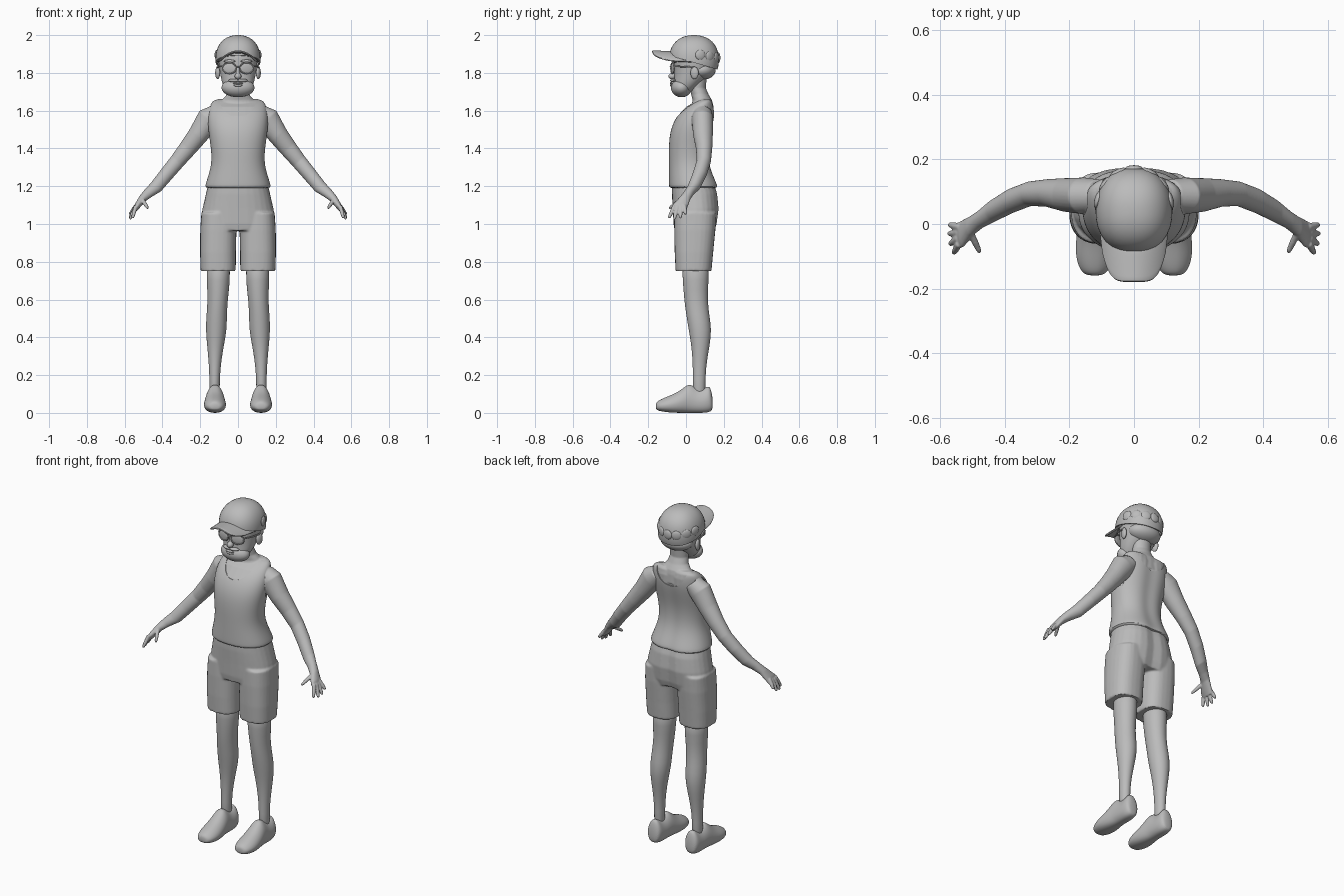
import bpy, bmesh
from math import sin, cos, pi, exp, radians, copysign, sqrt
from mathutils import Vector, Matrix

if "Cube" in bpy.data.objects:
    bpy.data.objects.remove(bpy.data.objects["Cube"])

grey = bpy.data.materials.new("plain grey")
grey.use_nodes = True
grey.diffuse_color = (0.5, 0.5, 0.5, 1)
bsdf = next(n for n in grey.node_tree.nodes if n.type == 'BSDF_PRINCIPLED')
bsdf.inputs["Base Color"].default_value = grey.diffuse_color
bsdf.inputs["Roughness"].default_value = 0.8

X, Y, Z = Vector((1, 0, 0)), Vector((0, 1, 0)), Vector((0, 0, 1))
BOTH = (1, -1)


def loft(bm, rings, u=X, v=Y, side=1, power=2.0, groove=0, taper=0, n=28):
    """Skin a row of closed rings (x, y, z, radius_u, radius_v)."""
    rows = []
    for x, y, z, ru, rv in rings:
        row = []
        for i in range(n):
            c, s = cos(2 * pi * i / n), sin(2 * pi * i / n)
            a = copysign(abs(c) ** (2 / power), c) * ru * (1 - taper * max(0, s))
            b = copysign(abs(s) ** (2 / power), s) * rv
            if s > 0:
                b -= groove * exp(-(a / 0.035) ** 2)
            p = Vector((x, y, z)) + u * a + v * b
            row.append(bm.verts.new((p.x * side, p.y, p.z)))
        rows.append(row)
    for r0, r1 in zip(rows, rows[1:]):
        for i in range(n):
            j = (i + 1) % n
            bm.faces.new((r0[i], r0[j], r1[j], r1[i]))
    bm.faces.new(rows[0])
    bm.faces.new(rows[-1])


def stack(levels, shrink=0):
    """Turn (z, half width, front y, back y) into centred rings."""
    return [(0, (f + b) / 2, z, w - shrink, (b - f) / 2 - shrink) for z, w, f, b in levels]


def ball(bm, loc, size, turn=0.0, side=1, power=2.0):
    new = bmesh.ops.create_uvsphere(bm, u_segments=32, v_segments=20, radius=1)["verts"]
    for vert in new:
        if power != 2:
            vert.co /= sum(abs(c) ** power for c in vert.co) ** (1 / power)
        p = Matrix.Rotation(turn, 3, 'Z') @ Vector([c * s for c, s in zip(vert.co, size)])
        p += Vector(loc)
        vert.co = (p.x * side, p.y, p.z)


def finish(name, bm, subdiv=0, voxel=0, smooth=0, cutters=(), solid=0):
    """Make the object, bake its modifiers and shade it."""
    bmesh.ops.recalc_face_normals(bm, faces=bm.faces)
    mesh = bpy.data.meshes.new(name)
    bm.to_mesh(mesh)
    bm.free()
    obj = bpy.data.objects.new(name, mesh)
    bpy.context.collection.objects.link(obj)
    if solid:
        obj.modifiers.new("thickness", 'SOLIDIFY').thickness = solid
    if subdiv:
        obj.modifiers.new("rounding", 'SUBSURF').levels = subdiv
    if voxel:
        mod = obj.modifiers.new("blend", 'REMESH')
        mod.mode, mod.voxel_size, mod.use_smooth_shade = 'VOXEL', voxel, True
    if smooth:
        mod = obj.modifiers.new("soften", 'SMOOTH')
        mod.factor, mod.iterations = 0.5, smooth
    for cutter in cutters:
        mod = obj.modifiers.new("cut", 'BOOLEAN')
        mod.object, mod.operation, mod.solver = cutter, 'DIFFERENCE', 'EXACT'
    dg = bpy.context.evaluated_depsgraph_get()
    obj.data = bpy.data.meshes.new_from_object(obj.evaluated_get(dg))
    obj.modifiers.clear()
    obj.data.materials.clear()
    obj.data.materials.append(grey)
    for other in bpy.context.selected_objects:
        other.select_set(False)
    obj.select_set(True)
    bpy.context.view_layer.objects.active = obj
    bpy.ops.object.shade_smooth_by_angle(angle=radians(40))
    return obj


def balls(name, specs, sides=(1,), **kw):
    bm = bmesh.new()
    for side in sides:
        for loc, size, turn in specs:
            ball(bm, loc, size, turn, side)
    return finish(name, bm, **kw)


# Tank top with scooped neck and arm holes
chest = [(1.185, .172, -.088, .17), (1.2, .177, -.091, .176), (1.26, .156, -.091, .148),
         (1.33, .138, -.091, .125), (1.42, .146, -.092, .125), (1.5, .159, -.083, .142),
         (1.57, .162, -.052, .157), (1.62, .152, -.005, .157), (1.65, .138, .045, .15),
         (1.662, .11, .075, .138)]
cutters = []
bm = bmesh.new()
loft(bm, [(0, -.3, 1.675, .1, .11), (0, .3, 1.675, .1, .11)], X, Z)
cutters.append(finish("neck_cutter", bm))
for side in BOTH:
    bm = bmesh.new()
    loft(bm, [(.138, .085, 1.54, .06, .092), (.3, .085, 1.54, .06, .092)], Y, Z, side)
    cutters.append(finish("armhole_cutter", bm))
bm = bmesh.new()
loft(bm, stack(chest), power=2.25, groove=.012)
finish("tank_top", bm, subdiv=2, cutters=cutters)
for cutter in cutters:
    bpy.data.objects.remove(cutter)

# Upper body skin: chest, neck, arms and hands blended together
bm = bmesh.new()
loft(bm, stack(chest[4:], .006), power=2.25, groove=.012)
loft(bm, stack([(1.58, .13, .02, .145), (1.63, .115, .03, .143), (1.655, .085, .035, .138),
                (1.685, .06, .028, .12), (1.72, .052, .018, .105), (1.78, .055, .01, .11),
                (1.84, .06, .01, .11)]))
arm = [(.11, .088, 1.59, .05, .05), (.155, .087, 1.555, .066, .057), (.213, .09, 1.47, .054, .052),
       (.267, .096, 1.4, .047, .043), (.322, .094, 1.332, .041, .038), (.38, .072, 1.262, .038, .038),
       (.434, .042, 1.196, .035, .034), (.475, .015, 1.163, .027, .028), (.505, -.007, 1.135, .021, .031),
       (.53, -.03, 1.1, .017, .042), (.547, -.037, 1.072, .011, .039)]
fingers = [((.544, -.066, 1.085), (.558, -.09, 1.033)), ((.548, -.047, 1.08), (.570, -.062, 1.027)),
           ((.548, -.027, 1.08), (.573, -.03, 1.032)), ((.545, -.008, 1.09), (.572, -.002, 1.052)),
           ((.507, -.025, 1.13), (.478, -.086, 1.085))]
across = Vector((.74, 0, .67))
for side in BOTH:
    loft(bm, arm, across, Y, side)
    for start, end in fingers:
        a, b = Vector(start), Vector(end)
        d = (b - a).normalized()
        u = d.cross(Y).normalized()
        rings = [(*a.lerp(b, t), r, r) for t, r in ((-.2, .011), (.5, .0105), (.9, .0085), (1.05, .005))]
        loft(bm, rings, u, d.cross(u), side, n=12)
finish("upper_body_skin", bm, voxel=.004, smooth=4)

# Shorts: hips and two trouser legs blended together
bm = bmesh.new()
loft(bm, stack([(1.21, .158, -.075, .155), (1.16, .17, -.075, .17), (1.08, .188, -.07, .177),
                (1.0, .197, -.066, .166), (.965, .198, -.06, .155)]), power=2.3, groove=.012)
for side in BOTH:
    loft(bm, [(.104, .05, 1.06, .09, .11), (.104, .047, .97, .096, .109), (.106, .042, .85, .095, .102),
              (.105, .04, .75, .093, .095)], side=side, power=2.5)
finish("shorts", bm, voxel=.006, smooth=5)

# Legs
bm = bmesh.new()
for side in BOTH:
    loft(bm, [(.104, .05, .8, .064, .075), (.104, .051, .7, .062, .068), (.107, .052, .6, .053, .062),
              (.113, .062, .52, .054, .061), (.115, .075, .44, .056, .061), (.119, .077, .36, .045, .049),
              (.122, .073, .28, .034, .038), (.124, .069, .18, .026, .032), (.124, .07, .08, .03, .035)],
         side=side)
finish("legs", bm, subdiv=1)

# Shoes, lofted from toe to heel: (y, bottom, top, half width)
shoe = [(-.16, .02, .05, .02), (-.148, .011, .066, .044), (-.1, .003, .086, .06), (-.05, 0, .106, .058),
        (-.01, 0, .135, .053), (.02, 0, .158, .048), (.06, 0, .124, .045), (.1, 0, .13, .045),
        (.127, .005, .15, .041), (.142, .018, .08, .026)]
bm = bmesh.new()
for side in BOTH:
    loft(bm, [(.122, y, (lo + hi) / 2, w, (hi - lo) / 2) for y, lo, hi, w in shoe],
         X, Z, side, power=2.5, taper=.3)
finish("shoes", bm, subdiv=2)

# Head, beard and facial features
bm = bmesh.new()
loft(bm, stack([(1.69, .045, -.06, .02), (1.71, .068, -.066, .045), (1.74, .083, -.066, .075),
                (1.78, .092, -.062, .115), (1.83, .101, -.062, .15), (1.88, .106, -.065, .155),
                (1.93, .09, -.05, .14)]), power=2.2)
finish("head", bm, subdiv=2)
balls("beard", [((0, -.024, 1.722), (.087, .055, .051), 0)])
balls("nose", [((0, -.073, 1.782), (.018, .02, .017), 0), ((0, -.062, 1.805), (.011, .015, .03), 0)],
      voxel=.003, smooth=3)
balls("moustache", [((.024, -.069, 1.76), (.028, .013, .009), .3)], BOTH)
balls("lips", [((0, -.077, 1.745), (.026, .009, .006), 0), ((0, -.076, 1.734), (.023, .009, .007), 0)])
balls("ears", [((.108, .045, 1.8), (.012, .022, .033), -.25)], BOTH)
balls("eyebrows", [((.045, -.06, 1.862), (.032, .01, .008), .25)], BOTH)
balls("hair", [((0, .085, 1.815), (.097, .072, .052), 0)])

# Sunglasses
balls("lenses", [((.046, -.07, 1.825), (.036, .006, .028), .25)], BOTH)
bm = bmesh.new()


def bar(bm, points, r, side=1, n=8):
    for p, q in zip(points, points[1:]):
        d = (q - p).normalized()
        u = d.cross(Vector((.3, .5, .8))).normalized()
        loft(bm, [(*p, r, r), (*q, r, r)], u, d.cross(u), side, n=n)


for side in BOTH:
    rim = [Vector((.046, -.071, 1.825)) + Matrix.Rotation(.25, 3, 'Z') @
           Vector((.037 * cos(2 * pi * i / 24), 0, .029 * sin(2 * pi * i / 24))) for i in range(25)]
    bar(bm, rim, .0035, side)
    bar(bm, [Vector((.082, -.062, 1.835)), Vector((.104, -.01, 1.833)), Vector((.11, .045, 1.83))], .004, side)
    bar(bm, [Vector((0, -.083, 1.832)), Vector((.012, -.08, 1.83))], .0035, side)
finish("glasses_frame", bm)

# Cap crown with a tilted lower edge
bm = bmesh.new()
ball(bm, (0, .042, 1.868), (.119, .132, .132), power=2.25)
bmesh.ops.bisect_plane(bm, geom=bm.verts[:] + bm.edges[:] + bm.faces[:], dist=1e-5,
                       plane_co=(0, .05, 1.852), plane_no=(0, .28, .96), clear_inner=True)
finish("cap_crown", bm, solid=.008)

# Cap brim, arched across its width
bm = bmesh.new()
cols, rows = 24, 6
grid = []
for i in range(cols + 1):
    s = 2 * i / cols - 1
    inner, outer = .045 - .12 * sqrt(1 - s * s), -.18 + .1 * abs(s) ** 5
    line = []
    for j in range(rows + 1):
        t = j / rows
        line.append(bm.verts.new(((.115 - .013 * t) * s, inner + (outer - inner) * t,
                                  1.914 + .006 * t - .055 * s * s)))
    grid.append(line)
for a, b in zip(grid, grid[1:]):
    for j in range(rows):
        bm.faces.new((a[j], b[j], b[j + 1], a[j + 1]))
finish("cap_brim", bm, solid=.011, subdiv=1)

# Low round bumps around the back of the cap
balls("cap_bumps", [((.116 * sin(a), .042 + .13 * cos(a), 1.9 - .02 * cos(a)), (.027, .01, .027), -a)
                    for a in (radians(d) for d in range(-75, 76, 25))])
